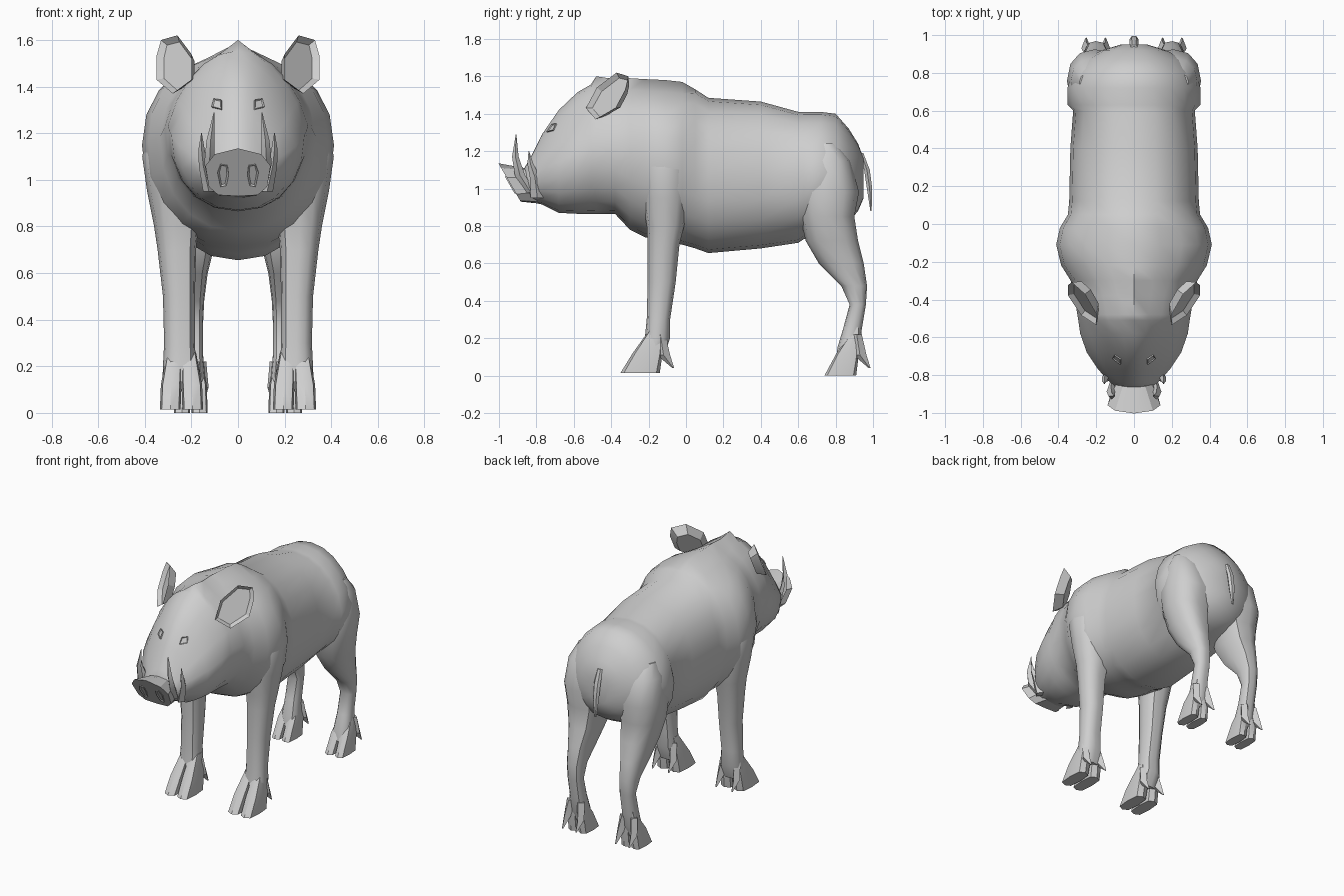
import bpy, bmesh, math
from mathutils import Vector

if "Cube" in bpy.data.objects:
    bpy.data.objects.remove(bpy.data.objects["Cube"], do_unlink=True)

GREY = (0.62, 0.62, 0.62, 1)
hide = bpy.data.materials.new("plain grey")
hide.use_nodes = True
hide.diffuse_color = GREY
hide.node_tree.nodes["Principled BSDF"].inputs["Base Color"].default_value = GREY


def finish(name, bm, mirror=False, angle=40):
    bmesh.ops.recalc_face_normals(bm, faces=bm.faces)
    mesh = bpy.data.meshes.new(name)
    bm.to_mesh(mesh)
    bm.free()
    obj = bpy.data.objects.new(name, mesh)
    bpy.context.collection.objects.link(obj)
    mesh.materials.append(hide)
    bpy.ops.object.select_all(action="DESELECT")
    obj.select_set(True)
    bpy.context.view_layer.objects.active = obj
    bpy.ops.object.shade_smooth_by_angle(angle=math.radians(angle))
    if mirror:
        obj.modifiers.new("mirror", "MIRROR").use_mirror_merge = False
    return obj


def loft(name, rings, mirror=False, angle=40):
    """Skin a list of equal rings and cap both ends."""
    bm = bmesh.new()
    rows = [[bm.verts.new(p) for p in ring] for ring in rings]
    n = len(rows[0])
    for a, b in zip(rows, rows[1:]):
        for i in range(n):
            j = (i + 1) % n
            bm.faces.new((a[i], a[j], b[j], b[i]))
    bm.faces.new(rows[0])
    bm.faces.new(rows[-1])
    return finish(name, bm, mirror, angle)


def unit_ring(n, power, flat=1):
    """Rounded-square points between -1 and 1; flat below 1 squares the inner side."""
    soft = lambda v: math.copysign(abs(v) ** power, v) if abs(v) > 1e-6 else 0
    ring = [(soft(math.cos(t)), soft(math.sin(t)))
            for t in (math.tau * i / n for i in range(n))]
    return [(u if u >= 0 else -(-u) ** flat, v) for u, v in ring]


def column(name, rows, n=12, power=0.9, mirror=True, angle=40, flat=1):
    """Upright loft; each row gives z, front and back y, inner and outer x."""
    rings = [[((x0 + x1) / 2 + (x1 - x0) / 2 * u, (y0 + y1) / 2 + (y1 - y0) / 2 * v, z)
              for u, v in unit_ring(n, power, flat)] for z, y0, y1, x0, x1 in rows]
    return loft(name, rings, mirror, angle)


def dish(name, outline, normal, back, taper, rim, depth):
    """Plate with a hollowed front and a tapered back."""
    pts = [Vector(p) for p in outline]
    normal = Vector(normal).normalized()
    mid = sum(pts, Vector()) / len(pts)
    bm = bmesh.new()
    front = [bm.verts.new(p) for p in pts]
    rear = [bm.verts.new(mid + (p - mid) * taper - normal * back) for p in pts]
    face = bm.faces.new(front)
    bm.faces.new(rear)
    for i in range(len(pts)):
        j = (i + 1) % len(pts)
        bm.faces.new((front[i], rear[i], rear[j], front[j]))
    bmesh.ops.recalc_face_normals(bm, faces=bm.faces)
    bmesh.ops.inset_region(bm, faces=[face], thickness=rim)
    bmesh.ops.translate(bm, verts=face.verts, vec=-normal * depth)
    return finish(name, bm, True, 25)


# Body and head with shoulder and haunch swellings:
# y, top, bottom, half width, narrowing of the upper half
stations = [
    (-.87, 1.10, .94, .09, .2), (-.84, 1.15, .93, .125, .4), (-.77, 1.29, .915, .19, .5),
    (-.68, 1.42, .87, .25, .5), (-.58, 1.515, .865, .285, .4), (-.51, 1.555, .865, .295, .3),
    (-.48, 1.60, .865, .30, .25), (-.38, 1.585, .865, .315, .2), (-.30, 1.59, .78, .335, .1),
    (-.22, 1.585, .74, .385, 0), (-.11, 1.58, .715, .412, 0), (-.02, 1.57, .70, .392, 0),
    (.05, 1.53, .68, .35, 0), (.12, 1.485, .655, .343, 0), (.40, 1.465, .68, .337, 0),
    (.60, 1.41, .71, .322, 0), (.63, 1.41, .73, .352, .1), (.72, 1.41, .76, .352, .15),
    (.80, 1.40, .78, .33, .2), (.87, 1.32, .82, .265, .2), (.92, 1.24, .88, .17, .1),
    (.95, 1.16, .95, .07, 0)]
rings = []
for y, top, bottom, w, pinch in stations:
    ridge = .045 if -.5 < y < 0 else 0
    mid, half = (top + bottom) / 2, (top - bottom) / 2
    rings.append([(w * u * (1 - pinch * max(v, 0)), y,
                   mid + half * v - (ridge * v if 0 < v < .99 else 0))
                  for u, v in unit_ring(20, .92)])
body = loft("body", rings, angle=50)
bpy.context.view_layer.update()

# Flared snout with a sloping shield face
front = [(0, 1.135), (.1, 1.11), (.14, 1.06), (.125, .97), (.085, .935), (0, .93)]
rear = [(0, 1.11), (.06, 1.10), (.095, 1.06), (.1, .98), (.07, .93), (0, .92)]


def snout_ring(half, y_at):
    full = half + [(-x, z) for x, z in half[-2:0:-1]]
    return [(x, y_at(z), z) for x, z in full]


def shield_y(z):
    return -1 + (1.13 - z) * .58


loft("snout", [snout_ring(front, shield_y),
               snout_ring(rear, lambda z: -.86 + (1.1 - z) * .4)], angle=25)
nostril = [(.045, 1.06), (.075, 1.065), (.088, 1.03), (.075, .97), (.05, .975), (.04, 1.02)]
dish("nostrils", [(x, shield_y(z) - .007, z) for x, z in nostril],
     (0, -1, -.58), .012, 1, .008, .006)

# Ears
ear = [(.2, 1.43), (.2, 1.54), (.26, 1.62), (.33, 1.60), (.35, 1.53), (.35, 1.43), (.28, 1.37)]
dish("ears", [(x, -.535 + 1.05 * (x - .2) + .53 * (z - 1.43), z) for x, z in ear],
     (1.05, -1, .53), .055, .7, .022, .025)

# Eyes resting on the face
lids = [(.07, 1.30), (.07, 1.34), (.10, 1.345), (.11, 1.31)]
hits = [body.ray_cast(Vector((x, -2, z)), Vector((0, 1, 0))) for x, z in lids]
facing = sum((h[2] for h in hits), Vector())
dish("eyes", [h[1] + h[2] * .008 for h in hits], facing, .016, 1, .006, .005)

# Tusks
column("long_tusks", [(.98, -.86, -.80, .085, .125), (1.07, -.915, -.86, .1, .145),
                      (1.17, -.93, -.895, .1, .135), (1.29, -.91, -.907, .1, .104)],
       4, 1, angle=25)
column("short_tusks", [(.95, -.83, -.76, .1, .15), (1.06, -.835, -.78, .13, .168),
                       (1.13, -.848, -.815, .143, .17), (1.2, -.842, -.839, .155, .158)],
       4, 1, angle=25)

# Legs growing out of the shoulders and haunches
column("front_legs", [
    (1.3, -.18, -.04, .1, .35), (1.2, -.23, 0, .1, .39),
    (1.1, -.25, .025, .1, .411), (.95, -.235, .015, .12, .39), (.8, -.21, -.01, .17, .36),
    (.7, -.205, -.035, .18, .345), (.5, -.205, -.055, .185, .322),
    (.3, -.21, -.085, .185, .317), (.2, -.22, -.085, .18, .322), (.1, -.23, -.12, .165, .318)],
    flat=.6)
column("hind_legs", [
    (1.24, .69, .81, .1, .29), (1.15, .63, .88, .08, .335), (.98, .59, .925, .06, .355),
    (.85, .61, .9, .08, .342), (.72, .64, .92, .1, .31), (.6, .71, .95, .13, .28),
    (.48, .83, .968, .145, .262), (.38, .875, .962, .15, .25), (.25, .84, .94, .15, .25),
    (.15, .81, .93, .14, .255), (.08, .8, .9, .14, .26)], flat=.6)


# Cloven hooves and dewclaws
def foot(name, toe_y, heel_y, ground, x0, x1):
    mid = (x0 + x1) / 2
    for label, side, edge in (("inner", -1, x0), ("outer", 1, x1)):
        split, top = mid + side * .004, edge - side * .03
        column(name + "_" + label + "_toe", [
            (z, y0, y1, min(a, b), max(a, b)) for z, y0, y1, a, b in (
                (.26, toe_y + .165, heel_y - .03, mid, top),
                (.12, toe_y + .065, heel_y - .03, mid, edge - side * .004),
                (ground, toe_y, heel_y - .045, split, edge))], 8, .55, angle=30)
        c = (mid + edge) / 2
        tip = c + side * .015
        column(name + "_" + label + "_dewclaw", [
            (.22, heel_y - .07, heel_y - .015, c - .03, c + .03),
            (.11, heel_y - .06, heel_y + .01, tip - .025, tip + .025),
            (.04, heel_y + .022, heel_y + .032, tip - .005, tip + .005)],
            4, 1, angle=25)


foot("front", -.35, -.095, .015, .15, .335)
foot("hind", .74, .955, 0, .13, .275)

# Tail
column("tail", [(1.19, .92, .95, -.02, .02), (1.1, .95, .985, -.025, .025),
                (1.0, .965, .998, -.022, .022), (.88, .985, .993, -.008, .008)],
       6, 1, mirror=False, angle=30)
